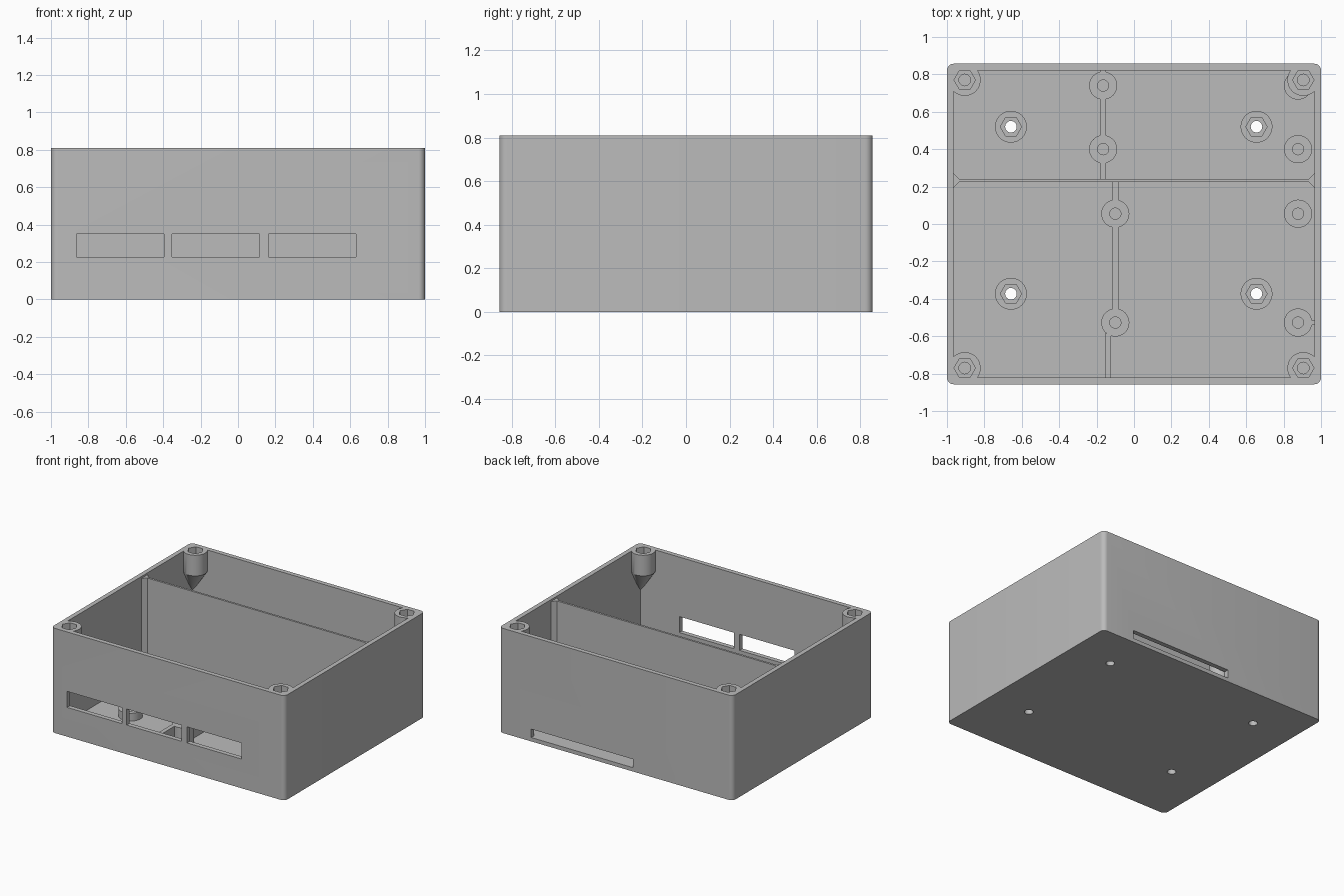
import bpy
import bmesh
from math import cos, sin, pi

cube = bpy.data.objects.get("Cube")
if cube:
    bpy.data.objects.remove(cube, do_unlink=True)

GREY = bpy.data.materials.new("matte grey plastic")
GREY.use_nodes = True
GREY.diffuse_color = (0.5, 0.5, 0.5, 1)
GREY.node_tree.nodes["Principled BSDF"].inputs["Base Color"].default_value = (0.5, 0.5, 0.5, 1)

W, D, H = 1.0, 0.857, 0.81      # half width, half depth, height
WALL, FLOOR = 0.036, 0.03
IX, IY = W - WALL, D - WALL     # inner half sizes


def loft(name, rings):
    """Closed solid through rings of (x, y, z) points."""
    bm = bmesh.new()
    loops = [[bm.verts.new(p) for p in ring] for ring in rings]
    n = len(loops[0])
    for low, high in zip(loops, loops[1:]):
        for i in range(n):
            j = (i + 1) % n
            bm.faces.new((low[i], low[j], high[j], high[i]))
    bm.faces.new(loops[0][::-1])
    bm.faces.new(loops[-1])
    bmesh.ops.recalc_face_normals(bm, faces=bm.faces[:])
    mesh = bpy.data.meshes.new(name)
    bm.to_mesh(mesh)
    bm.free()
    mesh.materials.append(GREY)
    ob = bpy.data.objects.new(name, mesh)
    bpy.context.collection.objects.link(ob)
    return ob


def prism(name, pts, z0, z1):
    return loft(name, [[(x, y, z) for x, y in pts] for z in (z0, z1)])


def ngon(x, y, r, n=40):
    return [(x + r * cos(2 * pi * i / n), y + r * sin(2 * pi * i / n)) for i in range(n)]


def rect(x0, x1, y0, y1):
    return [(x0, y0), (x1, y0), (x1, y1), (x0, y1)]


def rounded_rect(hx, hy, r, steps=8):
    pts = []
    for k, (sx, sy) in enumerate([(1, 1), (-1, 1), (-1, -1), (1, -1)]):
        for i in range(steps + 1):
            a = (k + i / steps) * pi / 2
            pts.append((sx * (hx - r) + r * cos(a), sy * (hy - r) + r * sin(a)))
    return pts


def combine(target, tool, operation="DIFFERENCE"):
    """Apply a boolean and discard the tool."""
    mod = target.modifiers.new("boolean", "BOOLEAN")
    mod.operation, mod.solver, mod.object = operation, "EXACT", tool
    tool.hide_render = True
    bpy.context.view_layer.objects.active = target
    bpy.ops.object.modifier_apply(modifier=mod.name)
    bpy.data.objects.remove(tool, do_unlink=True)


parts = []

# Open case with rounded upright corners
case = prism("case", rounded_rect(W, D, 0.036), 0, H)
combine(case, prism("cavity", rect(-IX, IX, -IY, IY), FLOOR, H + 0.1))
parts.append(case)

# Corner screw posts: hung from the rim, tapering back into the corner
corners = [(sx * 0.905, sy * 0.77, sx, sy) for sx in (-1, 1) for sy in (-1, 1)]
for x, y, sx, sy in corners:
    rings = [[(px, py, z) for px, py in ngon(cx, cy, r)]
             for cx, cy, r, z in ((sx * 0.972, sy * 0.829, 0.012, 0.47),
                                  (x, y, 0.085, 0.65), (x, y, 0.085, H))]
    combine(case, loft("corner_post", rings), "UNION")
for x, y, sx, sy in corners:
    combine(case, prism("nut_pocket", ngon(x, y, 0.057, 6), H - 0.08, H + 0.1))
    combine(case, prism("screw_hole", ngon(x, y, 0.031, 24), 0.66, H))

# Three front openings and one low slot at the back
for x0 in (-0.863, -0.353, 0.164):
    combine(case, prism("front_opening", rect(x0, x0 + 0.468, -D - 0.1, -IY + 0.02), 0.226, 0.35))
combine(case, prism("back_slot", rect(-0.145, 0.725, IY - 0.02, D + 0.1), FLOOR, 0.095))

# Mounting standoffs with nut pockets, bored through the floor
for x in (-0.658, 0.655):
    for y in (-0.373, 0.52):
        combine(case, prism("floor_hole", ngon(x, y, 0.031, 24), -0.1, 0.2))
        post = prism("mounting_standoff", ngon(x, y, 0.085), FLOOR - 0.004, 0.09)
        combine(post, prism("pocket", ngon(x, y, 0.057, 6), 0.05, 0.2))
        combine(post, prism("bore", ngon(x, y, 0.031, 24), -0.1, 0.2))
        parts.append(post)

# Board support posts with blind holes
BOARD_Z = 0.18
for x, y in [(-0.165, 0.74), (-0.165, 0.4), (-0.1, 0.055), (-0.1, -0.527),
             (0.877, 0.74), (0.877, 0.4), (0.877, 0.055), (0.877, -0.527)]:
    post = prism("board_post", ngon(x, y, 0.075), FLOOR - 0.004, BOARD_Z)
    combine(post, prism("pilot_hole", ngon(x, y, 0.03, 24), FLOOR + 0.02, BOARD_Z + 0.1))
    parts.append(post)

# Low ribs joining the board posts
for x, y0, y1 in [(-0.165, 0.235, 0.33), (-0.165, 0.47, 0.67), (-0.165, 0.81, IY + 0.01),
                  (-0.1, 0.125, 0.23), (-0.1, -0.457, -0.015), (-0.14, -IY - 0.01, -0.585)]:
    parts.append(prism("low_rib", rect(x - 0.016, x + 0.016, y0, y1), FLOOR - 0.004, BOARD_Z))
parts.append(prism("side_rib", rect(0.945, IX + 0.01, -0.54, -0.514), FLOOR - 0.004, BOARD_Z))

# Tall dividing wall with chamfered ends
y0, y1, c = 0.225, 0.241, 0.03
right = [(IX - c, y0), (IX, y0 - c), (IX + 0.01, y0 - c),
         (IX + 0.01, y1 + c), (IX, y1 + c), (IX - c, y1)]
left = [(-x, y) for x, y in reversed(right)]
parts.append(prism("divider_wall", right + left, FLOOR - 0.004, 0.795))

# Smooth round surfaces, keep edges crisp
bpy.ops.object.select_all(action="DESELECT")
for ob in parts:
    ob.select_set(True)
bpy.context.view_layer.objects.active = case
bpy.ops.object.shade_smooth_by_angle(angle=pi / 6)
